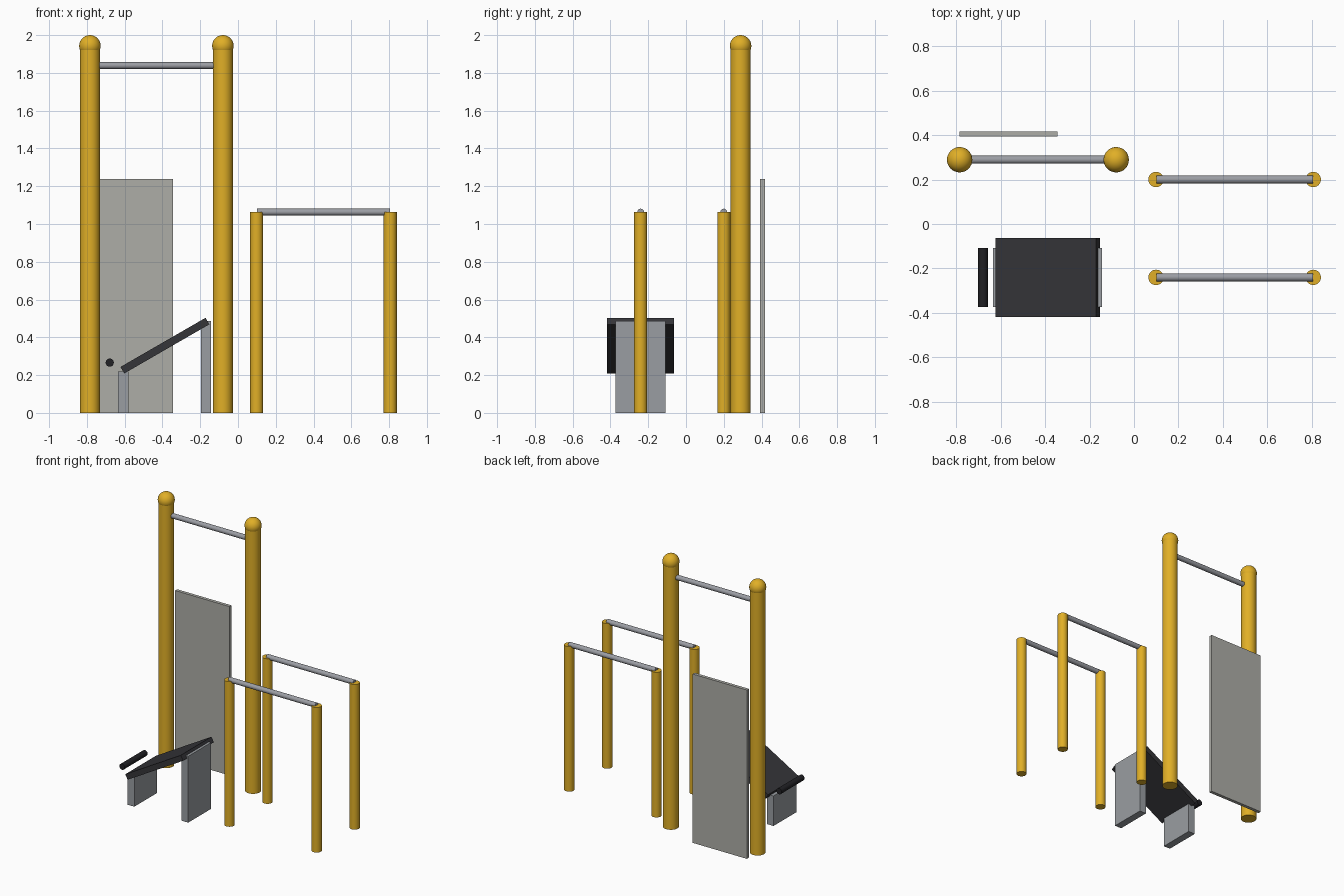
import bpy
from math import pi, radians

if "Cube" in bpy.data.objects:
    bpy.data.objects.remove(bpy.data.objects["Cube"])


def material(name, color):
    m = bpy.data.materials.new(name)
    m.diffuse_color = (*color, 1)
    m.use_nodes = True
    m.node_tree.nodes["Principled BSDF"].inputs["Base Color"].default_value = m.diffuse_color
    return m


YELLOW = material("yellow_paint", (0.75, 0.43, 0.02))
STEEL = material("steel", (0.33, 0.34, 0.37))
SUPPORT = material("support_grey", (0.32, 0.34, 0.36))
PALE = material("pale_panel", (0.42, 0.42, 0.39))
DARK = material("dark_pad", (0.035, 0.035, 0.04))
BLACK = material("black_foam", (0.015, 0.015, 0.018))


def finish(name, mat, smooth=True):
    ob = bpy.context.object
    ob.name = name
    ob.data.materials.append(mat)
    if smooth:
        bpy.ops.object.shade_smooth_by_angle(angle=radians(35))
    return ob


def rod(name, mat, r, length, centre, rotation=(0, 0, 0)):
    bpy.ops.mesh.primitive_cylinder_add(vertices=32, radius=r, depth=length,
                                        location=centre, rotation=rotation)
    return finish(name, mat)


def box(name, mat, size, centre, tilt=0):
    bpy.ops.mesh.primitive_cube_add(size=1, location=centre)
    bpy.context.object.scale = size
    bpy.ops.object.transform_apply(location=False, rotation=False, scale=True)
    bpy.context.object.rotation_euler = (0, tilt, 0)
    return finish(name, mat, smooth=False)


ALONG_X = (0, pi / 2, 0)
ALONG_Y = (pi / 2, 0, 0)

# Pull-up frame: two tall posts with ball caps and a bar
for side, x in (("left", -0.784), ("right", -0.08)):
    rod(f"tall_post_{side}", YELLOW, 0.053, 1.94, (x, 0.289, 0.97))
    bpy.ops.mesh.primitive_uv_sphere_add(segments=32, ring_count=16, radius=0.057,
                                         location=(x, 0.289, 1.943))
    finish(f"ball_cap_{side}", YELLOW)
rod("pull_up_bar", STEEL, 0.018, 0.704, (-0.432, 0.289, 1.839), ALONG_X)

# Parallel bars: a pair of posts under each rail
for row, y in (("front", -0.24), ("back", 0.2)):
    for side, x in (("left", 0.099), ("right", 0.806)):
        rod(f"low_post_{row}_{side}", YELLOW, 0.0345, 1.063, (x, y, 0.5315))
    rod(f"rail_{row}", STEEL, 0.018, 0.704, (0.4525, y, 1.063), ALONG_X)

# Information panel behind the frame
box("back_panel", PALE, (0.44, 0.024, 1.237), (-0.565, 0.405, 0.6185))

# Inclined sit-up bench with two supports and a foot roller
box("bench_board", DARK, (0.52, 0.355, 0.04), (-0.387, -0.24, 0.356), -radians(30))
box("bench_support_low", SUPPORT, (0.054, 0.265, 0.22), (-0.607, -0.24, 0.11))
box("bench_support_high", SUPPORT, (0.054, 0.265, 0.486), (-0.17, -0.24, 0.243))
rod("foot_roller", BLACK, 0.0215, 0.265, (-0.679, -0.24, 0.266), ALONG_Y)
